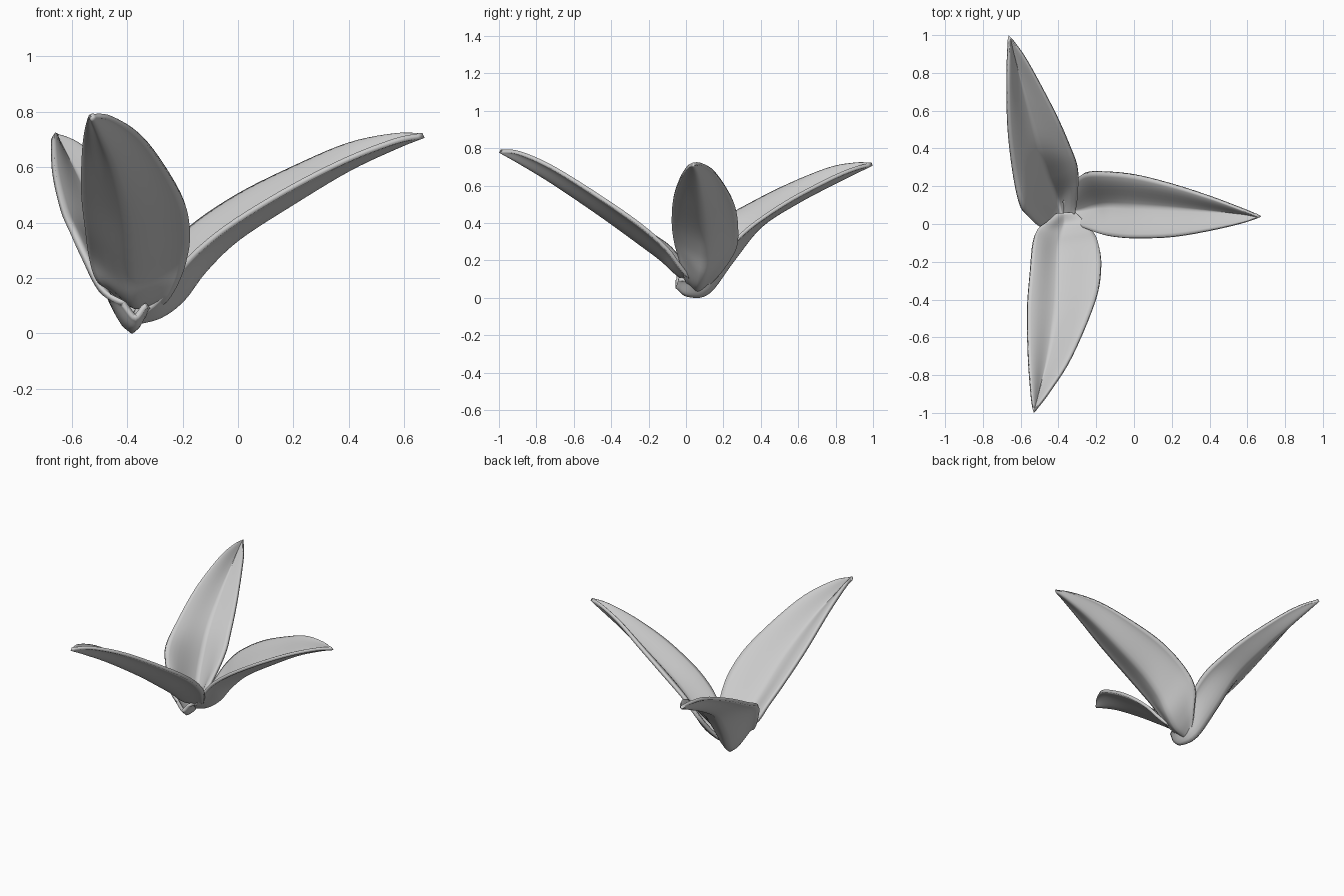
import bpy, bmesh
from mathutils import Vector


def spline(pts, n):
    """Catmull-Rom curve through guide points, n steps per span."""
    p = [Vector(q) for q in pts]
    p = [p[0] * 2 - p[1]] + p + [p[-1] * 2 - p[-2]]
    out = []
    for i in range(1, len(p) - 2):
        a, b, c, d = p[i - 1:i + 3]
        for k in range(n):
            t = k / n
            out.append(0.5 * (2 * b + (c - a) * t + (2 * a - 5 * b + 4 * c - d) * t ** 2
                              + (3 * b - a - 3 * c + d) * t ** 3))
    out.append(p[-2])
    return out


def leaf(name, left, keel, right, n=5, half=8):
    """Loft a blade with a soft midrib groove between two edge rails and a keel."""
    rails = [spline(r, n) for r in (left, keel, right)]
    bm = bmesh.new()
    rows = []
    for l, k, r in zip(*rails):
        row = []
        for j in range(-half, half + 1):
            t = abs(j) / half
            d = (l if j < 0 else r) - k
            u = min(1, t * 1.1)
            rise = 0.6 * u * u * (3 - 2 * u) + 0.4 * t
            row.append(bm.verts.new(k + Vector((d.x * t, d.y * t, d.z * rise))))
        rows.append(row)
    for a, b in zip(rows, rows[1:]):
        for j in range(2 * half):
            bm.faces.new((a[j], a[j + 1], b[j + 1], b[j]))
    bmesh.ops.remove_doubles(bm, verts=bm.verts, dist=0.0005)
    bmesh.ops.recalc_face_normals(bm, faces=bm.faces)
    me = bpy.data.meshes.new(name)
    bm.to_mesh(me)
    bm.free()
    ob = bpy.data.objects.new(name, me)
    bpy.context.collection.objects.link(ob)
    s = ob.modifiers.new("thickness", 'SOLIDIFY')
    s.thickness, s.offset = 0.02, 0
    bpy.ops.object.select_all(action='DESELECT')
    ob.select_set(True)
    bpy.context.view_layer.objects.active = ob
    bpy.ops.object.shade_smooth()
    return ob


# leaf reaching to the right
tip = (.67, .038, .715)
leaf("right_leaf",
     [(-.37, .12, .07), (-.32, .20, .16), (-.27, .265, .27), (-.17, .275, .38),
      (0, .26, .495), (.2, .21, .595), (.4, .145, .68), (.57, .08, .715), tip],
     [(-.37, .06, .04), (-.28, .07, .065), (-.2, .09, .125), (-.12, .10, .23),
      (0, .095, .345), (.2, .085, .475), (.4, .07, .595), (.57, .055, .675), tip],
     [(-.37, .02, .06), (-.29, -.01, .12), (-.2, -.045, .24), (-.12, -.065, .32),
      (0, -.075, .41), (.2, -.068, .53), (.4, -.035, .63), (.57, .005, .695), tip])

# leaf reaching to the back, its rounded foot hooks under the others
tip = (-.66, .995, .715)
leaf("back_leaf",
     [(-.42, -.05, .11), (-.50, -.01, .16), (-.56, .04, .28), (-.60, .10, .37),
      (-.635, .25, .45), (-.665, .50, .58), (-.67, .75, .685), (-.667, .9, .715), tip],
     [(-.37, -.05, .06), (-.375, .01, .015), (-.40, .12, .03), (-.455, .25, .20),
      (-.50, .40, .385), (-.555, .60, .515), (-.61, .80, .62), (-.64, .91, .675), tip],
     [(-.33, -.04, .10), (-.31, .07, .11), (-.295, .20, .24), (-.30, .30, .34),
      (-.335, .40, .42), (-.41, .57, .53), (-.52, .78, .64), (-.59, .9, .69), tip])

# leaf reaching to the front
tip = (-.53, -.995, .785)
leaf("front_leaf",
     [(-.31, .06, .10), (-.26, .01, .12), (-.22, -.04, .18), (-.19, -.10, .26),
      (-.175, -.22, .37), (-.205, -.40, .50), (-.33, -.70, .69), (-.45, -.89, .775), tip],
     [(-.37, .06, .10), (-.37, .0, .10), (-.385, -.06, .14), (-.40, -.13, .205),
      (-.405, -.25, .295), (-.415, -.45, .44), (-.455, -.70, .61), (-.50, -.88, .72), tip],
     [(-.41, .05, .11), (-.46, .01, .16), (-.51, -.03, .20), (-.535, -.10, .28),
      (-.55, -.25, .38), (-.565, -.45, .52), (-.56, -.70, .68), (-.545, -.9, .77), tip])
